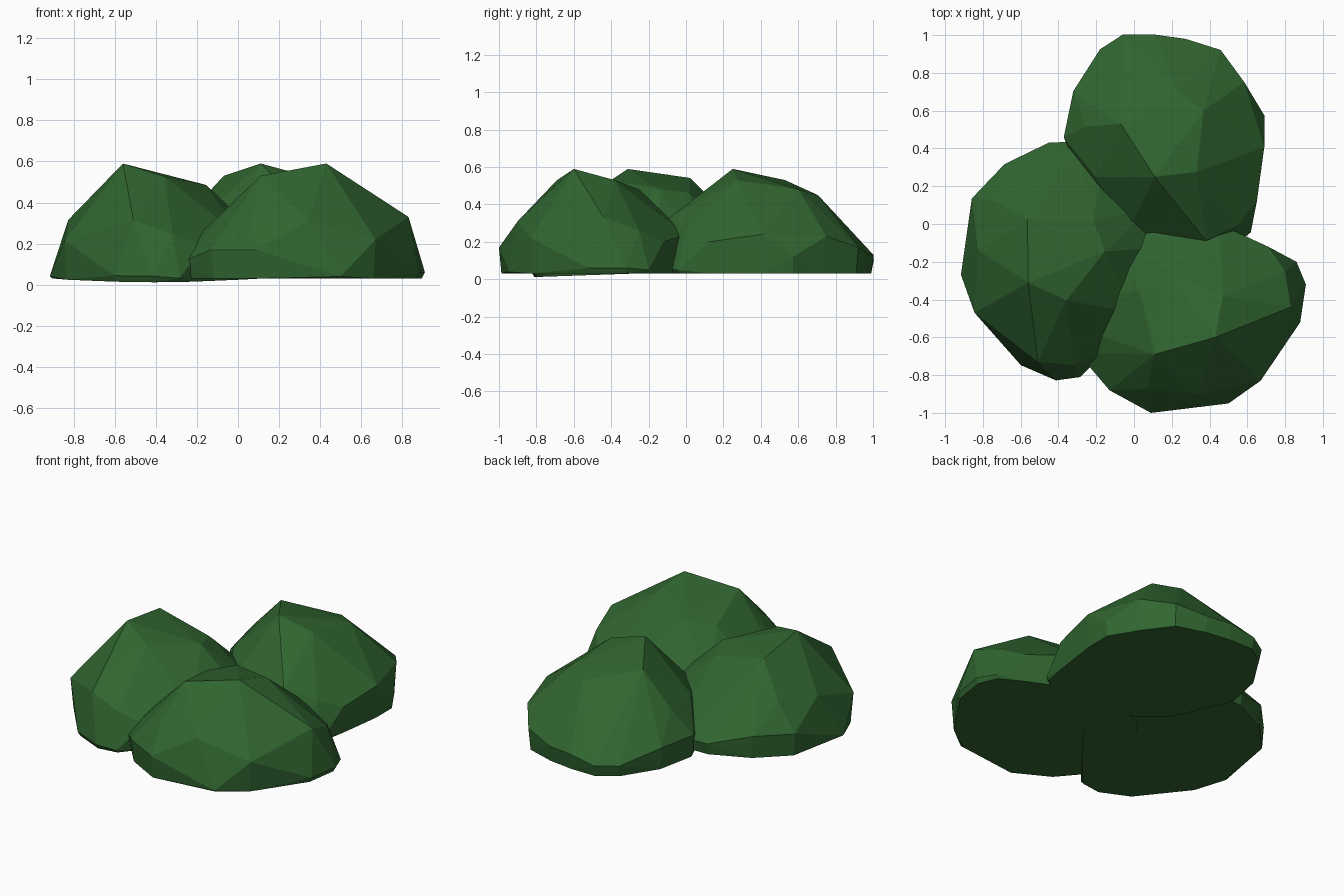
import bpy
import bmesh
from math import radians
from mathutils import Matrix, Vector

default_cube = bpy.data.objects.get("Cube")
if default_cube:
    bpy.data.objects.remove(default_cube, do_unlink=True)

# One flat leaf green for every clump
leaf_green = bpy.data.materials.new("leaf_green")
leaf_green.use_nodes = True
color = (0.03, 0.13, 0.03, 1)
leaf_green.diffuse_color = color
shader = leaf_green.node_tree.nodes["Principled BSDF"]
shader.inputs["Base Color"].default_value = color
shader.inputs["Roughness"].default_value = 0.9

# Upper corners of the faceted mound, measured from its peak
crown = [
    (0, 0, .59), (-.32, -.09, .53), (.04, .22, .53), (-.26, .35, .48),
    (-.4, .25, .45), (.4, .16, .33), (-.09, -.3, .31), (-.36, -.27, .33),
]
# Widest corners around the side of the mound
rim = [
    (.48, .28, .06), (.45, .08, .06), (.24, -.23, .22), (.07, -.35, .04),
    (-.34, -.4, .17), (-.56, -.28, .17), (-.73, -.08, .1), (-.77, .06, .1),
    (-.72, .22, .13), (-.65, .37, .13), (-.54, .53, .17), (-.34, .6, .23),
    (-.14, .65, .12), (.02, .6, .24), (.28, .48, .2), (.37, .35, .26),
    (.43, .4, .05),
]
base_height = 0.03
middle = Vector((-.15, .12, base_height))


def base_corner(point):
    """Drop a rim corner to the flat underside, drawn in slightly."""
    dropped = Vector((point[0], point[1], base_height))
    return middle.lerp(dropped, 0.975)


def build_mound(name, location, turn, tilt=0):
    """Wrap a closed faceted skin around the corners and place it."""
    bm = bmesh.new()
    for point in crown + rim + [base_corner(p) for p in rim]:
        bm.verts.new(point)
    hull = bmesh.ops.convex_hull(bm, input=bm.verts[:])
    unused = {g for g in hull["geom_interior"] + hull["geom_unused"]
              if isinstance(g, bmesh.types.BMVert)}
    bmesh.ops.delete(bm, geom=list(unused), context="VERTS")
    bmesh.ops.dissolve_limit(bm, angle_limit=radians(2),
                             verts=bm.verts[:], edges=bm.edges[:])
    bmesh.ops.recalc_face_normals(bm, faces=bm.faces[:])
    placement = (Matrix.Translation((*location, 0))
                 @ Matrix.Rotation(radians(tilt), 4, "X")
                 @ Matrix.Rotation(radians(turn), 4, "Z"))
    bm.transform(placement)
    mesh = bpy.data.meshes.new(name)
    bm.to_mesh(mesh)
    bm.free()
    mesh.materials.append(leaf_green)
    mound = bpy.data.objects.new(name, mesh)
    bpy.context.collection.objects.link(mound)


# The same mound repeated three times, turned differently
build_mound("front_left_mound", (.43, -.6), 0)
build_mound("back_mound", (.11, .25), -73)
build_mound("right_mound", (-.56, -.29), -105, tilt=2)
